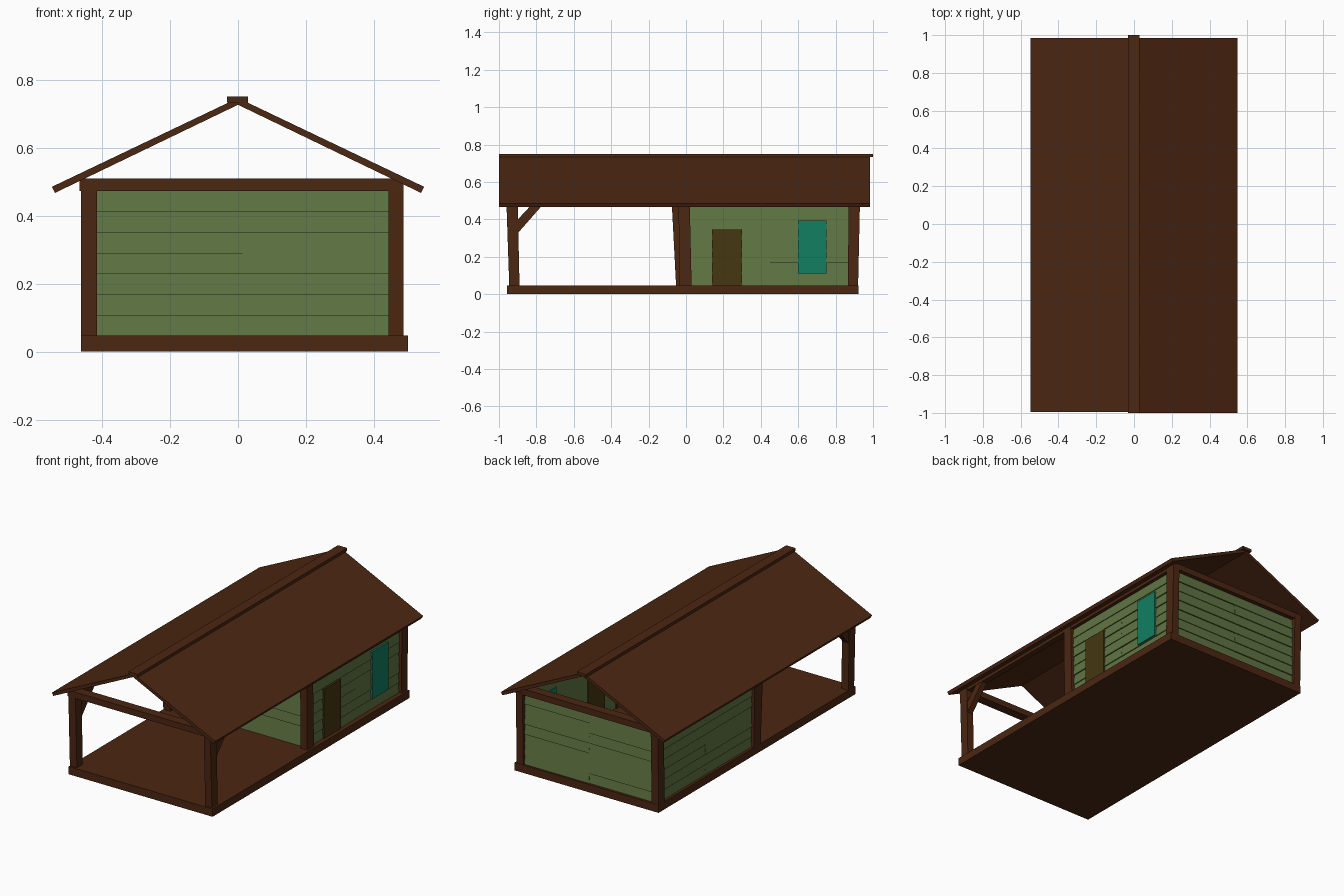
import bpy, bmesh, random
from mathutils import Vector

if "Cube" in bpy.data.objects:
    bpy.data.objects.remove(bpy.data.objects["Cube"])

random.seed(4)


def material(name, rgb):
    m = bpy.data.materials.new(name)
    m.diffuse_color = (*rgb, 1)
    m.use_nodes = True
    m.node_tree.nodes["Principled BSDF"].inputs["Base Color"].default_value = m.diffuse_color
    return m


WOOD = material("dark_wood", (0.072, 0.020, 0.006))
GREEN = material("green_paint", (0.118, 0.178, 0.057))
TEAL = material("teal_glass", (0.006, 0.21, 0.12))
OLIVE = material("olive_door", (0.06, 0.038, 0.006))


def finish(name, bm, mat):
    bmesh.ops.recalc_face_normals(bm, faces=bm.faces)
    me = bpy.data.meshes.new(name)
    bm.to_mesh(me)
    bm.free()
    me.materials.append(mat)
    ob = bpy.data.objects.new(name, me)
    bpy.context.collection.objects.link(ob)
    return ob


def add_hexa(bm, bottom, top, z0, z1):
    """Six-sided block between two (x0, x1, y0, y1) rectangles."""
    rings = []
    for (x0, x1, y0, y1), z in ((bottom, z0), (top, z1)):
        rings.append([bm.verts.new(p) for p in
                      ((x0, y0, z), (x1, y0, z), (x1, y1, z), (x0, y1, z))])
    a, b = rings
    bm.faces.new(a[::-1])
    bm.faces.new(b)
    for i in range(4):
        j = (i + 1) % 4
        bm.faces.new((a[i], a[j], b[j], b[i]))


def block(name, rect, z0, z1, mat=WOOD, top=None):
    bm = bmesh.new()
    add_hexa(bm, rect, top or rect, z0, z1)
    return finish(name, bm, mat)


def prism(name, points, offset, mat=WOOD):
    """Extrude a closed outline by an offset vector."""
    bm = bmesh.new()
    face = bm.faces.new([bm.verts.new(p) for p in points])
    ext = bmesh.ops.extrude_face_region(bm, geom=[face])
    moved = [v for v in ext["geom"] if isinstance(v, bmesh.types.BMVert)]
    bmesh.ops.translate(bm, verts=moved, vec=Vector(offset))
    return finish(name, bm, mat)


def plank_wall(name, axis, start, end, inner, outer):
    """Overlapping boards, two lengths per row, each lower edge tipped out."""
    bm = bmesh.new()
    z, sign = 0.045, 1 if outer > inner else -1
    mid = (start + end) / 2
    while z < 0.47:
        z1 = min(z + 0.061, 0.485)
        for a, b in ((start, mid), (mid, end)):
            out = outer + sign * random.uniform(0.0, 0.003)
            low = sorted((inner, out))
            high = sorted((inner, out - sign * 0.006))
            if axis == "x":
                add_hexa(bm, (a, b, *low), (a, b, *high), z, z1)
            else:
                add_hexa(bm, (*low, a, b), (*high, a, b), z, z1)
        z = z1
    finish(name, bm, GREEN)


# Floor slab
block("floor_base", (-0.462, 0.50, -0.957, 0.922), 0, 0.047)

# Slightly leaning posts: bottom y range, top y range on each side
SIDES = (("left", -0.462, -0.415), ("right", 0.443, 0.487))
for side, x0, x1 in SIDES:
    shift = -0.018 if side == "left" else 0
    rows = (("front", -0.945, -0.89, -0.96, -0.90),
            ("middle", -0.035 + shift, 0.03 + shift, -0.04 + 2 * shift, 0.02 + shift),
            ("back", 0.865, 0.92, 0.87, 0.93))
    for row, b0, b1, t0, t1 in rows:
        block(f"{row}_{side}_post", (x0, x1, b0, b1), 0.045, 0.485,
              top=(x0, x1, t0, t1))
    # Long beam under the eave, and diagonal brace on the porch post
    block(f"{side}_eave_beam", (x0 + 0.004, x1 - 0.004, -0.955, 0.925), 0.475, 0.507)
    prism(f"{side}_porch_brace",
          [(x0 + 0.005, y, z) for y, z in
           ((-0.905, 0.32), (-0.76, 0.485), (-0.82, 0.485), (-0.91, 0.388))],
          (x1 - x0 - 0.01, 0, 0))

# Cross beams
for name, y0, y1 in (("front", -0.962, -0.905), ("middle", -0.045, 0.015),
                     ("back", 0.872, 0.928)):
    block(f"{name}_cross_beam", (-0.466, 0.487, y0, y1), 0.473, 0.51)

# Cabin walls
plank_wall("front_wall", "x", -0.435, 0.46, 0.01, -0.012)
plank_wall("back_wall", "x", -0.435, 0.46, 0.885, 0.907)
plank_wall("right_wall", "y", 0.0, 0.90, 0.45, 0.470)
plank_wall("left_wall", "y", 0.0, 0.90, -0.425, -0.445)

# Door and window, showing on both faces of the right wall
block("door", (0.444, 0.478, 0.14, 0.30), 0.045, 0.345, OLIVE)
block("window", (0.444, 0.478, 0.60, 0.752), 0.11, 0.395, TEAL)

# Roof slopes and ridge cap
for side, s, y0, y1 in (("left", -1, -0.995, 0.985), ("right", 1, -1.0, 0.985)):
    prism(f"{side}_roof",
          [(s * x, y0, z) for x, z in
           ((0, 0.746), (0.547, 0.485), (0.538, 0.467), (0, 0.726))],
          (0, y1 - y0, 0))
block("ridge_cap", (-0.032, 0.03, -1.0, 1.0), 0.733, 0.751)
